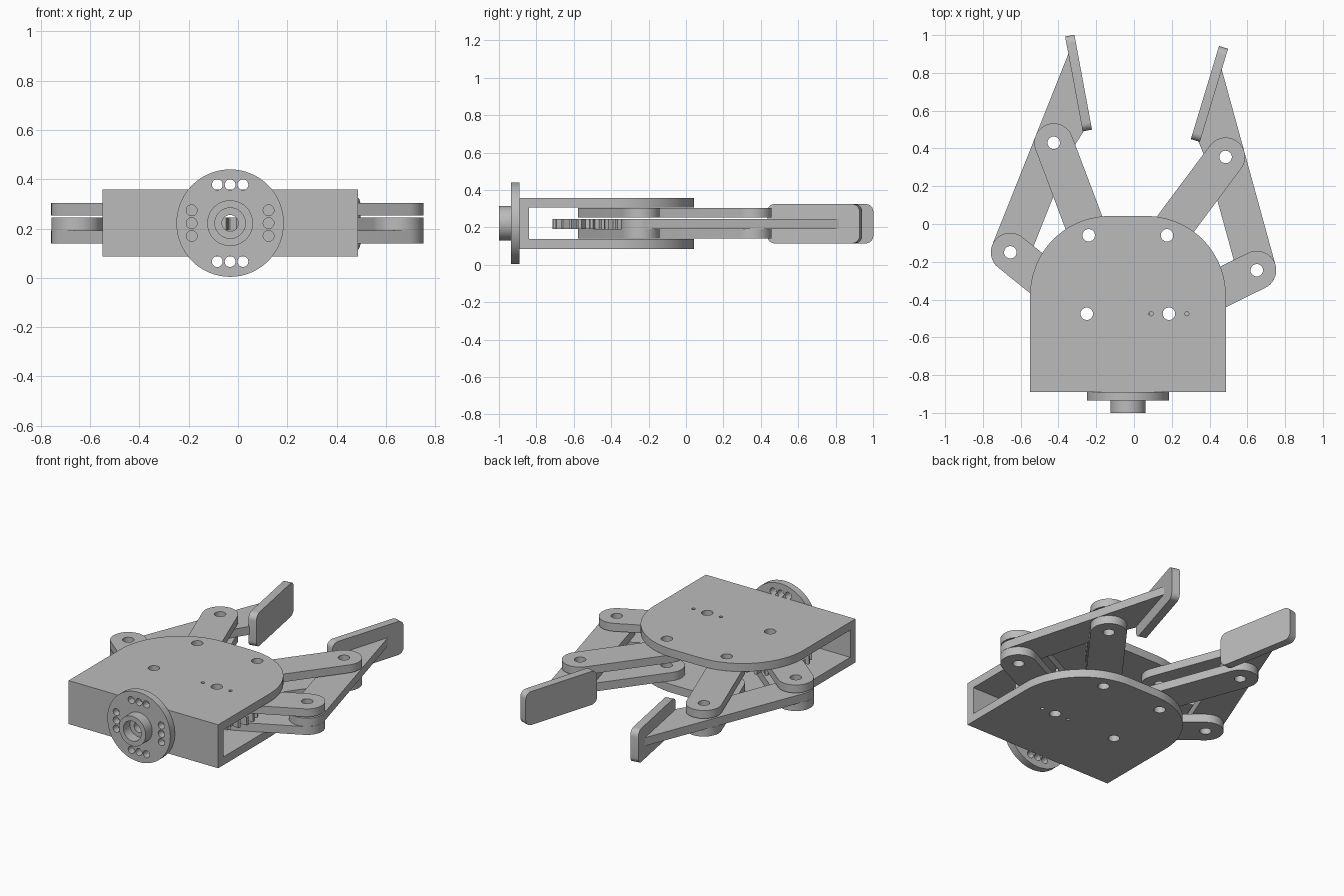
import bpy, bmesh
from math import pi, cos, sin, atan2
from mathutils import Vector, Matrix

old = bpy.data.objects.get("Cube")
if old:
    bpy.data.objects.remove(old, do_unlink=True)

# Single material
grey = bpy.data.materials.new("light_grey")
grey.use_nodes = True
colour = (0.5, 0.5, 0.5, 1)
grey.diffuse_color = colour
grey.node_tree.nodes["Principled BSDF"].inputs["Base Color"].default_value = colour


def arc(c, r, start, end, n=20):
    return [Vector((c[0] + r * cos(start + (end - start) * i / n),
                    c[1] + r * sin(start + (end - start) * i / n))) for i in range(n + 1)]


def circle(c, r, n=32):
    return arc(c, r, 0, 2 * pi, n)[:-1]


def capsule(a, b, r):
    t = atan2(b[1] - a[1], b[0] - a[0])
    return arc(b, r, t - pi / 2, t + pi / 2) + arc(a, r, t + pi / 2, t + 3 * pi / 2)


def rounded_rect(w, h, r):
    x, y = w / 2 - r, h / 2 - r
    pts = []
    for i, (sx, sy) in enumerate([(1, 1), (-1, 1), (-1, -1), (1, -1)]):
        pts += arc((sx * x, sy * y), r, i * pi / 2, (i + 1) * pi / 2, 6)
    return pts


def frame(origin, u, v):
    """Local axes for a profile drawn along u and v."""
    u, v = Vector(u).normalized(), Vector(v).normalized()
    m = Matrix((u, v, u.cross(v))).transposed().to_4x4()
    return Matrix.Translation(origin) @ m


def plate(name, loops, low, high, matrix=Matrix()):
    """Extrude an outline; further loops become through holes."""
    curve = bpy.data.curves.new(name, "CURVE")
    curve.dimensions = "2D"
    curve.fill_mode = "BOTH"
    curve.extrude = (high - low) / 2
    for pts in loops:
        s = curve.splines.new("POLY")
        s.points.add(len(pts) - 1)
        for p, q in zip(s.points, pts):
            p.co = (q[0], q[1], 0, 1)
        s.use_cyclic_u = True
    temp = bpy.data.objects.new(name + "_outline", curve)
    bpy.context.collection.objects.link(temp)
    graph = bpy.context.evaluated_depsgraph_get()
    mesh = bpy.data.meshes.new_from_object(temp.evaluated_get(graph))
    bpy.data.objects.remove(temp, do_unlink=True)
    bpy.data.curves.remove(curve)
    mesh.name = name
    bm = bmesh.new()
    bm.from_mesh(mesh)
    bmesh.ops.remove_doubles(bm, verts=bm.verts, dist=1e-5)
    bmesh.ops.transform(bm, matrix=matrix @ Matrix.Translation((0, 0, (low + high) / 2)),
                        verts=bm.verts)
    bmesh.ops.recalc_face_normals(bm, faces=bm.faces)
    bm.to_mesh(mesh)
    bm.free()
    mesh.materials.clear()
    mesh.materials.append(grey)
    obj = bpy.data.objects.new(name, mesh)
    bpy.context.collection.objects.link(obj)
    bpy.ops.object.select_all(action="DESELECT")
    obj.select_set(True)
    bpy.context.view_layer.objects.active = obj
    bpy.ops.object.shade_smooth_by_angle(angle=0.6)
    return obj


CX, CZ = -0.032, 0.222          # body centre line
HALF, FRONT, BACK = 0.518, -0.89, 0.042
BOTTOM, TOP, THICK = 0.086, 0.358, 0.051
PIN, ARM_R = 0.033, 0.103
LOWER, MIDDLE, UPPER = (0.14, 0.192), (0.193, 0.245), (0.253, 0.303)

# Pivots of each arm: gear, crank end, link root, link end, then pad bottom, pad top, finger tip
arms = {
    "right": [(-0.25, -0.475), (-0.655, -0.15), (-0.24, -0.06), (-0.425, 0.43),
              (-0.247, 0.495), (-0.34, 0.997), (-0.342, 0.915)],
    "left": [(0.185, -0.475), (0.65, -0.245), (0.175, -0.06), (0.485, 0.355),
             (0.325, 0.442), (0.474, 0.935), (0.464, 0.82)],
}

# Body: two rounded plates joined by a front wall
R = 0.42
outline = [(CX - HALF, FRONT), (CX + HALF, FRONT)]
outline += arc((CX + HALF - R, BACK - R), R, 0, pi / 2, 24)
outline += arc((CX - HALF + R, BACK - R), R, pi / 2, pi, 24)
holes = [circle(a[i], PIN) for a in arms.values() for i in (0, 2)]
holes += [circle((0.185 + d, -0.475), 0.011, 16) for d in (-0.095, 0.095)]
plate("bottom_plate", [outline] + holes, BOTTOM, BOTTOM + THICK)
plate("top_plate", [outline] + holes, TOP - THICK, TOP)

forward = frame((CX, 0, CZ), (1, 0, 0), (0, 0, 1))
h = (TOP - BOTTOM) / 2 - THICK
wall = [(-HALF, -h), (HALF, -h), (HALF, h), (-HALF, h)]
plate("front_wall", [wall, circle((0, 0), PIN)], -FRONT - THICK, -FRONT, forward)

# Mounting flange with four groups of three bolt holes, and its hub
bolts = []
for k in range(4):
    turn = Matrix.Rotation(k * pi / 2, 2)
    bolts += [circle(turn @ Vector((0.156, d)), 0.022, 20) for d in (-0.052, 0, 0.052)]
plate("mount_flange", [circle((0, 0), 0.218, 64), circle((0, 0), PIN)] + bolts,
      -FRONT, 0.935, forward)
plate("mount_hub", [circle((0, 0), 0.093, 40), circle((0, 0), 0.062)], 0.935, 1.0, forward)


def gear_outline(c, teeth, root, tip, phase):
    pts = []
    for i in range(teeth):
        for off, r in ((-0.3, root), (-0.13, tip), (0.13, tip), (0.3, root)):
            t = 2 * pi * (i + off + phase) / teeth
            pts.append((c[0] + r * cos(t), c[1] + r * sin(t)))
    return pts


# Two geared finger linkages
for side, points in arms.items():
    gear, crank, root, pivot, pad_low, pad_high, tip = map(Vector, points)
    phase = 0 if side == "right" else 0.5
    plate(side + "_gear", [gear_outline(gear, 24, 0.198, 0.238, phase), circle(gear, PIN)],
          *MIDDLE)

    # Forked crank and link, above and below the finger
    for level, span in (("lower", LOWER), ("upper", UPPER)):
        for part, a, b in (("crank", gear, crank), ("link", root, pivot)):
            plate(f"{side}_{level}_{part}",
                  [capsule(a, b, ARM_R), circle(a, PIN), circle(b, PIN)], *span)

    # Finger bar widening to a triangle behind the pad
    d = (pivot - crank).normalized()
    s = 1 if side == "right" else -1
    inner = Vector((d.y, -d.x)) * s
    start = atan2(inner.y, inner.x)
    bar = arc(crank, ARM_R, start, start - s * pi)
    bar += [tip, pad_low.lerp(pad_high, 0.04), pivot + inner * ARM_R]
    plate(side + "_finger", [bar, circle(crank, PIN), circle(pivot, PIN)], *MIDDLE)

    # Upright grip pad
    mid, along = (pad_low + pad_high) / 2, pad_high - pad_low
    m = frame((mid.x, mid.y, 0.22), (along.x, along.y, 0), (0, 0, 1))
    plate(side + "_grip_pad", [rounded_rect(along.length, 0.21, 0.04)], -0.025, 0.025, m)
